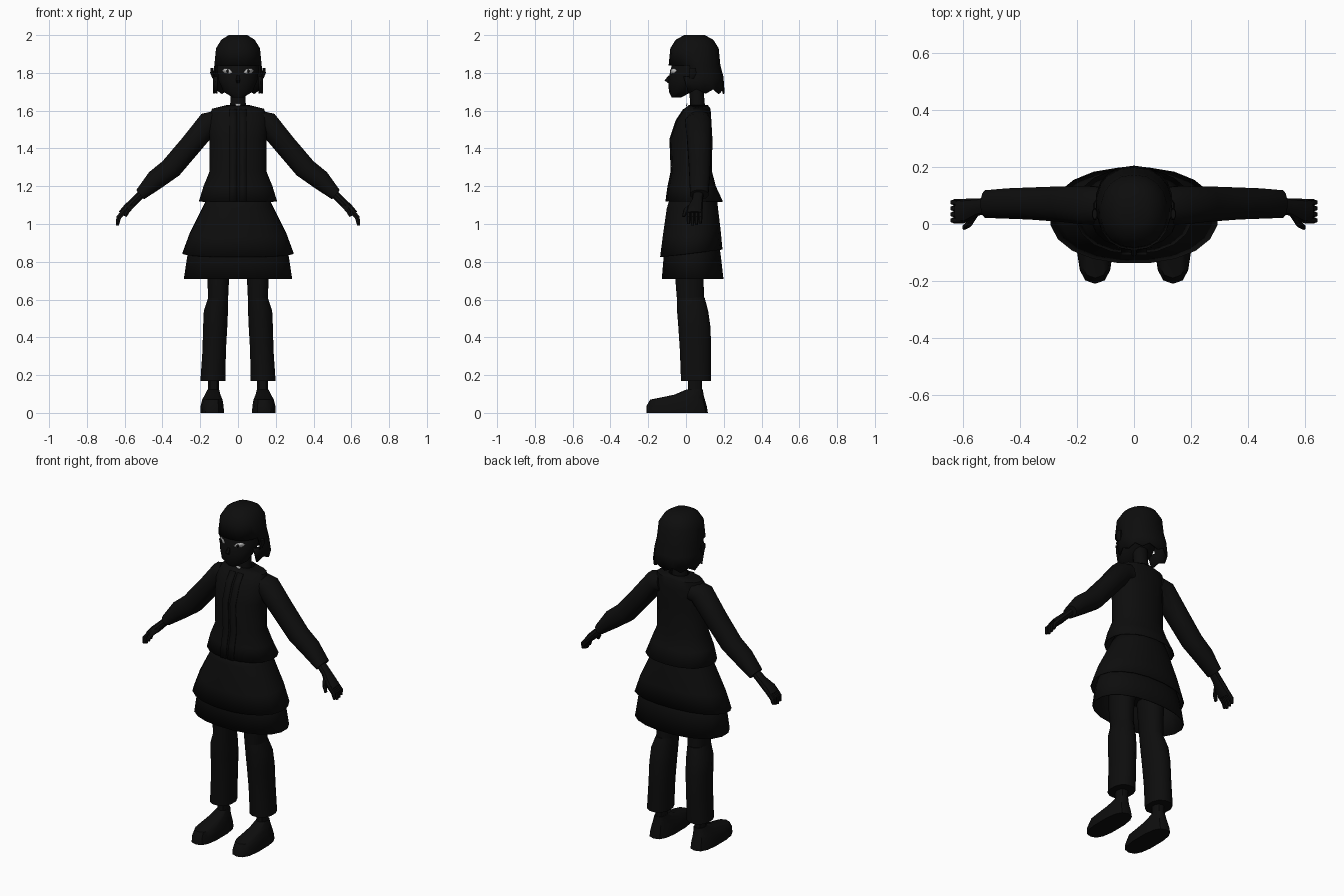
import bpy, bmesh, math
from mathutils import Vector

cube = bpy.data.objects.get("Cube")
if cube:
    bpy.data.objects.remove(cube, do_unlink=True)


def material(name, rgb):
    m = bpy.data.materials.new(name)
    m.use_nodes = True
    m.diffuse_color = (*rgb, 1)
    m.node_tree.nodes["Principled BSDF"].inputs["Base Color"].default_value = (*rgb, 1)
    return m


BLACK = material("soft black", (0.004, 0.004, 0.004))
PALE = material("pale grey", (0.5, 0.5, 0.5))


def finish(name, bm, mat, mirror=False, thick=0):
    bmesh.ops.recalc_face_normals(bm, faces=bm.faces)
    mesh = bpy.data.meshes.new(name)
    bm.to_mesh(mesh)
    bm.free()
    mesh.materials.append(mat)
    ob = bpy.data.objects.new(name, mesh)
    bpy.context.collection.objects.link(ob)
    if thick:
        s = ob.modifiers.new("thickness", "SOLIDIFY")
        s.thickness = thick
    if mirror:
        ob.modifiers.new("mirror", "MIRROR").use_clip = False
    bpy.ops.object.select_all(action="DESELECT")
    ob.select_set(True)
    bpy.context.view_layer.objects.active = ob
    bpy.ops.object.shade_smooth_by_angle(angle=math.radians(40))
    return ob


def loft_mesh(rings, n=14, power=2.2, caps=True, slope=0):
    """Rings are (x, y, z, x radius, y radius, optional tilt in degrees)."""
    bm = bmesh.new()
    loops = []
    for x, y, z, rx, ry, *tilt in rings:
        t = math.radians(tilt[0]) if tilt else 0
        loop = []
        for i in range(n):
            a = 2 * math.pi * (i + 0.5) / n
            c, s = math.cos(a), math.sin(a)
            u = math.copysign(abs(c) ** (2 / power), c) * rx
            v = math.copysign(abs(s) ** (2 / power), s) * ry
            loop.append(bm.verts.new((x + u * math.cos(t), y + v,
                                      z + u * math.sin(t) + slope * v)))
        loops.append(loop)
    for a, b in zip(loops, loops[1:]):
        for i in range(n):
            j = (i + 1) % n
            bm.faces.new((a[i], a[j], b[j], b[i]))
    if caps:
        bm.faces.new(loops[0])
        bm.faces.new(loops[-1])
    return bm, loops


def loft(name, rings, mirror=False, mat=BLACK, thick=0, **kw):
    bm, _ = loft_mesh(rings, **kw)
    return finish(name, bm, mat, mirror, thick)


def plate(name, points, mat, mirror=False):
    bm = bmesh.new()
    bm.faces.new([bm.verts.new(p) for p in points])
    return finish(name, bm, mat, mirror, 0.004)


# Head, nose, ears and neck
loft("head", [(0, -.05, 1.67, .03, .025), (0, -.03, 1.70, .078, .06),
              (0, .005, 1.76, .105, .10), (0, .03, 1.82, .114, .11),
              (0, .045, 1.92, .10, .10)], power=2)
loft("nose", [(0, -.085, 1.785, .008, .008), (0, -.10, 1.76, .012, .014),
              (0, -.085, 1.745, .008, .008)], n=6)
loft("neck", [(0, .06, 1.58, .05, .045), (0, .06, 1.65, .042, .038),
              (0, .05, 1.75, .045, .04)], n=10)
loft("ears", [(.13, .03, 1.77, .006, .012), (.138, .035, 1.80, .01, .022),
              (.138, .035, 1.825, .008, .018)], mirror=True, n=8)

# Eyes follow the curve of the face
eye = [(.03, 1.802), (.045, 1.795), (.07, 1.797), (.085, 1.812), (.072, 1.824), (.045, 1.82)]
plate("eyes", [(x, .021 - .11 * math.sqrt(1 - (x / .112) ** 2), z) for x, z in eye], PALE, True)
plate("pupils", [(.056 + .007 * math.cos(k), -.081, 1.809 + .009 * math.sin(k))
                 for k in (math.pi * i / 4 for i in range(8))], BLACK, True)

# Bobbed hair: open at the face, jagged at the hem
bm, loops = loft_mesh([(0, .045, 2.0, .05, .055), (0, .045, 1.975, .09, .10),
                       (0, .045, 1.93, .118, .128), (0, .045, 1.84, .127, .137),
                       (0, .06, 1.78, .134, .138), (0, .08, 1.70, .135, .125)],
                      n=18, caps=False)
bm.faces.new(loops[0])
for i, v in enumerate(loops[-1]):
    v.co.z += .014 if i % 2 else -.01
bmesh.ops.delete(bm, geom=[f for f in bm.faces
                           if f.calc_center_median().z < 1.83 and f.calc_center_median().y < .01],
                 context="FACES")
finish("hair", bm, BLACK, thick=0.01)

# Jacket with flared hem, front placket and collar
jacket = [(0, .065, 1.63, .06, .05), (0, .06, 1.61, .14, .07),
          (0, .042, 1.55, .16, .092), (0, .028, 1.45, .152, .112),
          (0, .03, 1.28, .152, .107), (0, .032, 1.20, .185, .126),
          (0, .045, 1.12, .21, .15)]
loft("jacket", jacket, caps=False, thick=.006, n=18)
for side in (-1, 1):
    bm = bmesh.new()
    rows = [[bm.verts.new((side * x, y - ry - .004, z)) for x in (.006, .045)]
            for _, y, z, _, ry in jacket[1:]]
    for a, b in zip(rows, rows[1:]):
        bm.faces.new((a[0], a[1], b[1], b[0]))
    finish("left_placket" if side > 0 else "right_placket", bm, BLACK, thick=.004)
plate("shirt_collar", [(-.016, .008, 1.638), (.016, .008, 1.638),
                       (.011, .004, 1.624), (-.011, .004, 1.624)], PALE)

# Sleeves
loft("sleeves", [(.10, .065, 1.545, .06, .065, 75), (.15, .065, 1.54, .063, .07, 45),
                 (.25, .07, 1.418, .06, .064, 40), (.355, .072, 1.295, .06, .058, 40),
                 (.435, .072, 1.235, .055, .055, 48), (.518, .07, 1.155, .033, .05, 50)],
     mirror=True, n=12)

# Hands with four fingers and a thumb
loft("palms", [(.505, .065, 1.165, .022, .028, 45), (.545, .06, 1.125, .022, .03, 45),
               (.585, .047, 1.085, .024, .042, 40), (.615, .045, 1.055, .02, .042, 35)],
     mirror=True, n=10)
for k, finger in enumerate(("index", "middle", "ring", "little")):
    y = .013 + .021 * k
    reach = (.008, 0, .004, .012)[k]
    loft(finger + "_fingers", [(.60, y, 1.07, .015, .011, 35), (.632, y, 1.035, .015, .011, 20),
                               (.638, y, .992 + reach, .008, .008, 10)], mirror=True, n=6)
loft("thumbs", [(.555, .04, 1.105, .016, .014, 45), (.58, .0, 1.075, .014, .014, 45),
                (.597, -.012, 1.04, .008, .009, 30)], mirror=True, n=6)

# Two-tier skirt
loft("skirt_upper_tier", [(0, .035, 1.17, .15, .115), (0, .032, 1.10, .182, .135),
                          (0, .03, .95, .258, .155), (0, .028, .845, .297, .167)],
     caps=False, thick=.005, slope=.12, n=20)
loft("skirt_lower_tier", [(0, .035, .95, .23, .13), (0, .033, .84, .27, .152),
                          (0, .035, .71, .29, .165)], caps=False, thick=.005, n=20)
loft("hips", [(0, .03, 1.15, .13, .10), (0, .03, .95, .165, .11),
              (0, .025, .83, .15, .09)])

# Legs, trousers and shoes
loft("thighs", [(.095, .025, .92, .075, .085), (.105, .018, .72, .06, .078),
                (.105, .025, .56, .052, .072)], mirror=True, n=12)
loft("trouser_legs", [(.105, .025, .61, .054, .076), (.117, .035, .54, .066, .085),
                      (.121, .045, .45, .066, .088), (.126, .05, .33, .064, .085),
                      (.133, .053, .17, .068, .082)], mirror=True, n=12)
loft("ankles", [(.13, .048, .25, .032, .038), (.13, .048, .11, .03, .038)], mirror=True, n=10)
loft("shoes", [(.137, -.047, 0, .064, .163), (.137, -.05, .035, .062, .16),
               (.136, -.045, .07, .055, .145), (.134, .015, .096, .042, .078),
               (.131, .047, .125, .031, .042)], mirror=True, power=2.7)
